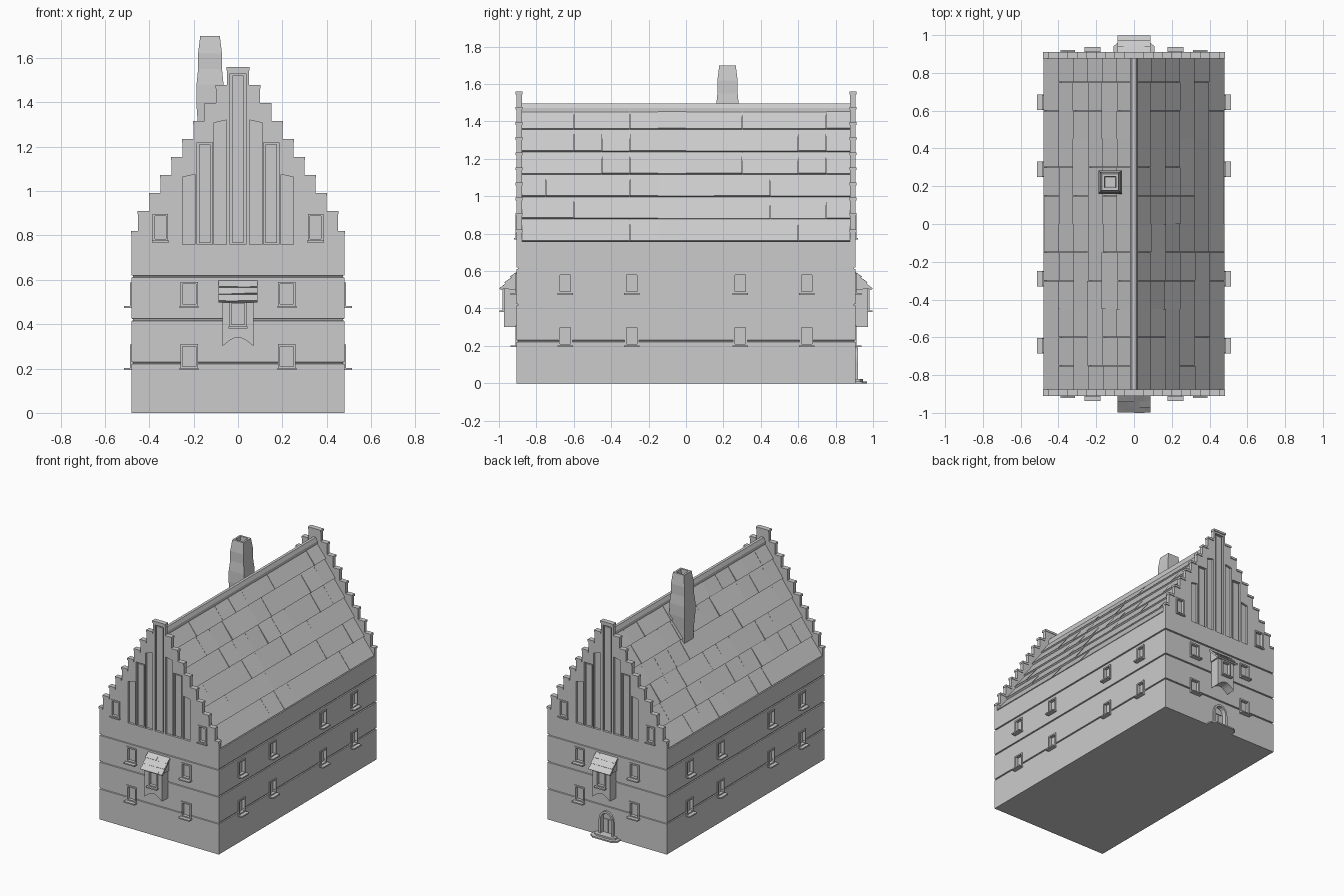
import bpy, bmesh, math, random

random.seed(4)
if "Cube" in bpy.data.objects:
    bpy.data.objects.remove(bpy.data.objects["Cube"])

HX, HY = 0.48, 0.905          # half width and half length of the walls
EAVE, RIDGE = 0.755, 1.475
STEPS = 9

stone = bpy.data.materials.new("grey_stone")
stone.use_nodes = True
stone.diffuse_color = (0.6, 0.6, 0.6, 1)
stone.node_tree.nodes["Principled BSDF"].inputs["Base Color"].default_value = (0.6, 0.6, 0.6, 1)


def finish(bm, name):
    bmesh.ops.recalc_face_normals(bm, faces=bm.faces[:])
    mesh = bpy.data.meshes.new(name)
    bm.to_mesh(mesh)
    bm.free()
    mesh.materials.append(stone)
    ob = bpy.data.objects.new(name, mesh)
    bpy.context.collection.objects.link(ob)
    return ob


def skin(bm, rings):
    """Closed solid through a list of equal point rings."""
    rows = [[bm.verts.new(p) for p in ring] for ring in rings]
    n = len(rows[0])
    for a, b in zip(rows, rows[1:]):
        for i in range(n):
            bm.faces.new((a[i], a[(i + 1) % n], b[(i + 1) % n], b[i]))
    bm.faces.new(rows[0])
    bm.faces.new(rows[-1])


def slab(bm, place, profile, d0, d1):
    skin(bm, [[place(u, d, z) for u, z in profile] for d in (d0, d1)])


def box(bm, place, u0, u1, d0, d1, z0, z1):
    slab(bm, place, [(u0, z0), (u1, z0), (u1, z1), (u0, z1)], d0, d1)


def stack(bm, levels, cx=0, cy=0):
    skin(bm, [[(cx + i * hx, cy + j * hy, z) for i, j in ((-1, -1), (1, -1), (1, 1), (-1, 1))]
              for z, hx, hy in levels])


# Wall frames: u runs along the wall, d points outward
def end_wall(s):
    return lambda u, d, z: (u, s * (HY + d), z)


def side_wall(s):
    return lambda u, d, z: (s * (HX + d), u, z)


def cross(s):                  # profile (d, z), extruded across the end wall
    return lambda d, u, z: (u, s * (HY + d), z)


def arch(half, z0, spring, top):
    curve = [(half * math.cos(math.pi * i / 8), spring + (top - spring) * math.sin(math.pi * i / 8))
             for i in range(9)]
    return [(half, z0)] + curve + [(-half, z0)]


cutters, frames = bmesh.new(), bmesh.new()


def window(place, u, w, z0, z1, base=0, sill=0.033):
    t, h = 0.01, w / 2
    for a, b, c, e in ((u - h, u - h + t, z0, z1), (u + h - t, u + h, z0, z1),
                       (u - h + t, u + h - t, z0, z0 + t), (u - h + t, u + h - t, z1 - t, z1)):
        box(frames, place, a, b, base - 0.004, base + 0.007, c, e)
    box(cutters, place, u - h + t, u + h - t, base - 0.015, base + 0.02, z0 + t, z1 - t)
    if sill:
        box(frames, place, u - h - 0.003, u + h + 0.003, base - 0.002, base + sill, z0 - 0.007, z0 + 0.002)


# Walls with shallow grooves between the storeys
levels = [(0, HX, HY)]
for z in (0.225, 0.42, 0.615):
    for dz, inset in ((-0.005, 0), (-0.003, 0.007), (0.003, 0.007), (0.005, 0)):
        levels.append((z + dz, HX - inset, HY - inset))
levels.append((0.757, HX, HY))
bm = bmesh.new()
stack(bm, levels)
walls = finish(bm, "walls")

# Side windows
for s in (-1, 1):
    for y in (-0.645, -0.29, 0.29, 0.645):
        for z in (0.2, 0.48):
            window(side_wall(s), y, 0.076, z, z + 0.108)

# Stepped gables, niches, bays
gable, coping, panels = bmesh.new(), bmesh.new(), bmesh.new()
bay, bay_roof = bmesh.new(), bmesh.new()
outline = [(HX, 0.757), (HX, 0.82)]
tops = [(HX, 0.82)]
for i in range(STEPS):
    half, top = 0.45 - 0.05 * i, 0.91 + 0.081 * i
    outline += [(half, outline[-1][1]), (half, top)]
    tops.append((half, top))
outline += [(-x, z) for x, z in reversed(outline)]

for s in (-1, 1):
    end = end_wall(s)
    slab(gable, end, outline, -0.027, 0)
    for i, (half, top) in enumerate(tops):
        nxt = tops[i + 1][0] if i < STEPS else 0
        for m in (-1, 1):
            a, b = sorted((m * (half + 0.002), m * nxt))
            box(coping, end, a, b, -0.03, 0.006, top - 0.014, top + 0.001)
    # Tall niches, every other one with an inner panel
    for x, half, top, panel in ((0, 0.035, 1.53, True), (0.08, 0.028, 1.32, False),
                                (0.15, 0.035, 1.22, True), (0.222, 0.028, 1.075, False)):
        for m in ((1,) if x == 0 else (-1, 1)):
            drop = 0 if panel else 0.012
            u = m * x
            slab(cutters, end, [(u - half, 0.76), (u + half, 0.76),
                                (u + half, top - drop * (m > 0)), (u - half, top - drop * (m < 0))], -0.016, 0.02)
            if panel:
                box(panels, end, u - half + 0.01, u + half - 0.01, -0.018, -0.007, 0.765, top - 0.01)
    for m in (-1, 1):
        window(end, m * 0.35, 0.07, 0.775, 0.897, sill=0.015)
        for z in (0.2, 0.48):
            window(end, m * 0.22, 0.08, z, z + 0.11)

    # Bay with an arched underside
    under = [(-0.07 + 0.0175 * i, 0.30 + 0.04 * math.sin(math.pi * i / 8)) for i in range(9)]
    slab(bay, end, under + [(0.07, 0.515), (-0.07, 0.515)], -0.005, 0.068)
    window(end, 0, 0.078, 0.388, 0.502, base=0.068, sill=0.024)
    # Bay roof: core and three courses of tiles
    slab(bay_roof, cross(s), [(-0.005, 0.5), (0.085, 0.505), (-0.005, 0.592)], -0.08, 0.08)
    for r in range(3):
        d0, d1 = 0.088 - 0.03 * r, 0.056 - 0.03 * r
        z0, z1 = 0.502 + 0.031 * r, 0.537 + 0.031 * r
        cuts = (-0.087, -0.03, 0.03, 0.087) if r % 2 else (-0.087, -0.055, 0, 0.055, 0.087)
        for a, b in zip(cuts, cuts[1:]):
            k = random.uniform(0.005, 0.009)
            slab(bay_roof, cross(s), [(d0 - 0.006, z0 - 0.004), (d0 + k, z0 + k - 0.002),
                                      (d1, z1), (d1 - 0.008, z1 - 0.006)], a, b)

# Back door with arched surround and steps
back = end_wall(1)
outer, inner = arch(0.058, 0.02, 0.12, 0.19), arch(0.044, 0.02, 0.12, 0.175)
surround = bmesh.new()
for i in range(len(outer) - 1):
    slab(surround, back, [outer[i], outer[i + 1], inner[i + 1], inner[i]], -0.004, 0.014)
finish(surround, "door_surround")
slab(cutters, back, inner, -0.02, 0.03)
door = bmesh.new()
for x in (-0.021, 0.021):
    box(door, back, x - 0.018, x + 0.018, -0.022, -0.014, 0.025, 0.12)
slab(door, back, arch(0.036, 0.125, 0.127, 0.165), -0.022, -0.014)
finish(door, "door")
steps = bmesh.new()
for z0, z1, half, reach in ((0, 0.01, 0.108, 0.062), (0.01, 0.022, 0.085, 0.04)):
    skin(steps, [[(-half, HY - 0.005, z), (half, HY - 0.005, z), (half, HY + reach * 0.6, z),
                  (half * 0.7, HY + reach, z), (-half * 0.7, HY + reach, z), (-half, HY + reach * 0.6, z)]
                 for z in (z0, z1)])
finish(steps, "door_steps")

finish(frames, "window_frames")
finish(coping, "gable_coping")
finish(panels, "niche_panels")
finish(bay_roof, "bay_roofs")

# Cut the openings, then drop the cutter
cutter = finish(cutters, "opening_cutter")
cutter.hide_render = True
for ob in (walls, finish(gable, "stepped_gables"), finish(bay, "bays")):
    mod = ob.modifiers.new("openings", "BOOLEAN")
    mod.object, mod.solver, mod.use_self = cutter, "EXACT", True
    bpy.context.view_layer.objects.active = ob
    bpy.ops.object.modifier_apply(modifier=mod.name)
bpy.data.objects.remove(cutter)

# Main roof: core, overlapping tiles of uneven width, ridge cap
END = 0.882
core = bmesh.new()
along = lambda u, d, z: (u, d, z)
RX = 0.465
slab(core, along, [(-RX, EAVE), (RX, EAVE), (0, RIDGE)], -END, END)
finish(core, "roof_core")
tiles = bmesh.new()
length = math.hypot(RX, RIDGE - EAVE)
nx, nz = (RIDGE - EAVE) / length, RX / length


def slope(s, t, lift):
    return (s * (RX * (1 - t) + nx * lift), EAVE + (RIDGE - EAVE) * t + nz * lift)


for s in (-1, 1):
    for row in range(6):
        t0, t1 = row / 6, min((row + 1.05) / 6, 1)
        joints = [-END] + [0.15 * k for k in range(-5, 6) if random.random() < 0.62] + [END]
        for a, b in zip(joints, joints[1:]):
            lift = random.uniform(0.011, 0.019)
            slab(tiles, along, [slope(s, t0, -0.002), slope(s, t0, lift),
                                slope(s, t1, 0.003), slope(s, t1, -0.002)], a + 0.0008, b - 0.0008)
finish(tiles, "roof_tiles")
ridge = bmesh.new()
slab(ridge, along, [(-0.022, 1.45), (-0.022, 1.472), (-0.01, 1.497), (0.01, 1.497),
                    (0.022, 1.472), (0.022, 1.45)], -END, END)
finish(ridge, "ridge_cap")

# Crooked chimney with an open top
chimney = bmesh.new()
profile = [(1.15, 0.05), (1.30, 0.055), (1.40, 0.062), (1.48, 0.061), (1.55, 0.054),
           (1.62, 0.054), (1.70, 0.044), (1.70, 0.03), (1.66, 0.028)]
stack(chimney, [(z, h, h) for z, h in profile], -0.126, 0.222)
finish(chimney, "chimney")
